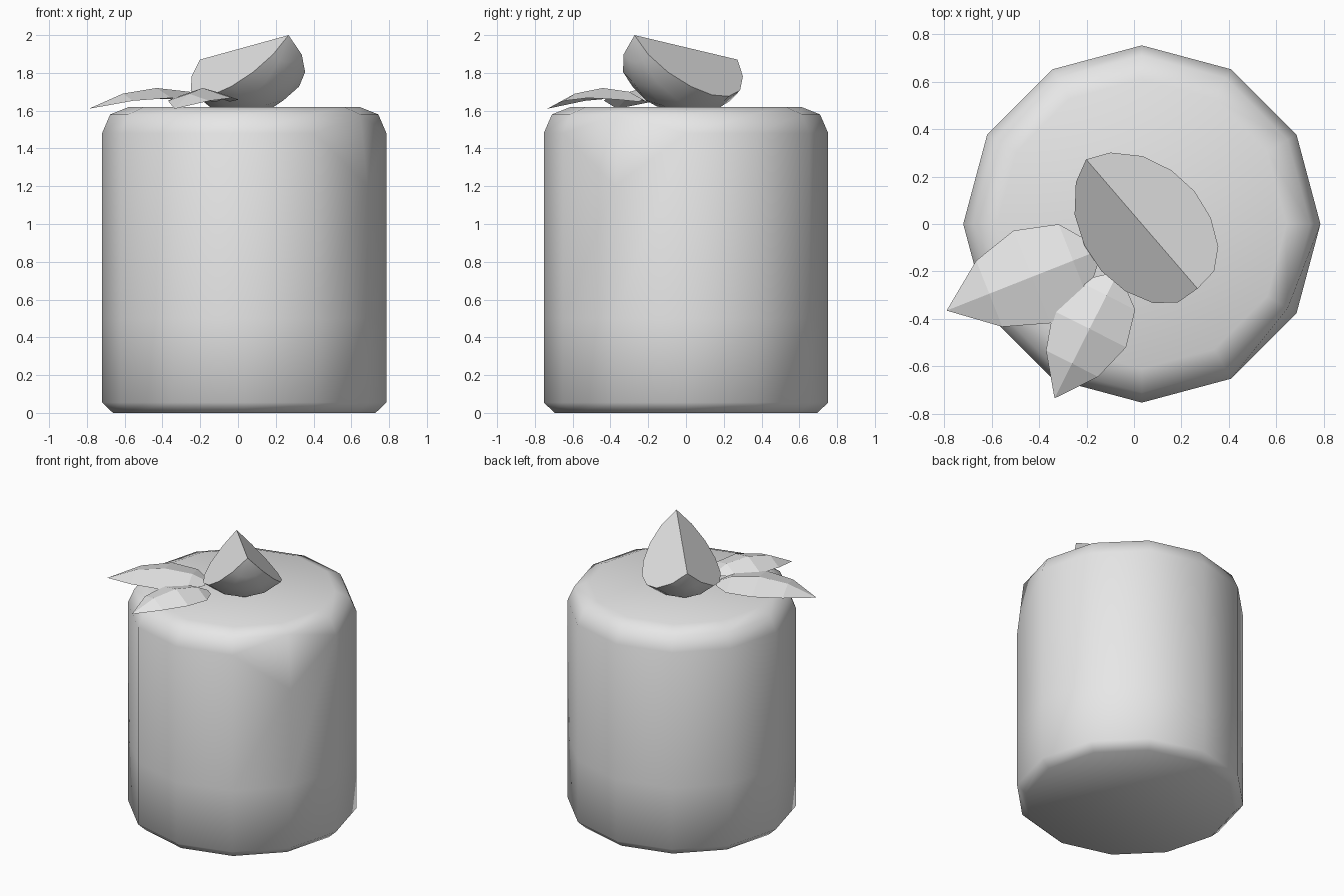
import bpy, bmesh, math
from mathutils import Vector

cube = bpy.data.objects.get("Cube")
if cube:
    bpy.data.objects.remove(cube, do_unlink=True)

grey = bpy.data.materials.new("light_grey")
grey.use_nodes = True
colour = (0.8, 0.8, 0.8, 1)
grey.diffuse_color = colour
grey.node_tree.nodes["Principled BSDF"].inputs["Base Color"].default_value = colour


def finish(name, bm, smooth_angle=None, closed=True):
    if closed:
        bmesh.ops.recalc_face_normals(bm, faces=bm.faces)
    mesh = bpy.data.meshes.new(name)
    bm.to_mesh(mesh)
    bm.free()
    mesh.materials.append(grey)
    obj = bpy.data.objects.new(name, mesh)
    bpy.context.collection.objects.link(obj)
    bpy.ops.object.select_all(action='DESELECT')
    obj.select_set(True)
    bpy.context.view_layer.objects.active = obj
    if smooth_angle:
        bpy.ops.object.shade_smooth_by_angle(angle=math.radians(smooth_angle))
    return obj


def bridge(bm, a, b, loop=False):
    n = len(a)
    for i in range(n if loop else n - 1):
        j = (i + 1) % n
        bm.faces.new((a[i], a[j], b[j], b[i]))


CX, SIDES = 0.033, 12

# Cake: twelve-sided turned profile, icing edge dips at one corner
bm = bmesh.new()
profile = [(0.695, 0), (0.753, 0.055), (0.753, 0.5), (0.753, 1.48), (0.71, 1.58), (0.61, 1.62)]
rings = []
for r, z in profile:
    ring = []
    for i in range(SIDES):
        a = i * math.tau / SIDES
        drip = 0.28 if z == 1.48 and i == SIDES - 1 else 0
        ring.append(bm.verts.new((CX + r * math.cos(a), r * math.sin(a), z - drip)))
    rings.append(ring)
for low, high in zip(rings, rings[1:]):
    bridge(bm, low, high, True)
bm.faces.new(rings[0])
bm.faces.new(rings[-1])
# Straight lower rim of the icing beside the dip
tip = rings[3][-1]
for side in (rings[3][-2], rings[3][0]):
    upper = [f for f in tip.link_faces if side in f.verts and f.calc_center_median().z > 1.35]
    for f in upper:
        top = rings[4][-1]
        bmesh.utils.face_split(f, side, top)
bm.normal_update()
finish("cake", bm, 50)

# Fruit wedge: quarter turn of skin around a tilted ridge, closed by two flat cuts
bm = bmesh.new()
along, across = Vector((0.652, -0.757, 0)), Vector((0.757, 0.652, 0))
stations = [(0.35, 0.10), (0.283, 0.18), (0.17, 0.235), (0.04, 0.256),
            (-0.09, 0.24), (-0.215, 0.187), (-0.315, 0.095)]


def ridge(s):
    return Vector((CX, 0, 1.935 + 0.18 * s)) + along * s


ends = [bm.verts.new(ridge(s)) for s in (0.36, -0.36)]
rows = []
for s, w in stations:
    row = []
    for k in range(5):
        a = math.radians(-45 + 22.5 * k)
        r = 1.43 * w
        row.append(bm.verts.new(ridge(s) + across * r * math.sin(a) - Vector((0, 0, r * math.cos(a)))))
    rows.append(row)
for a, b in zip(rows, rows[1:]):
    bridge(bm, a, b)
for end, row in ((ends[0], rows[0]), (ends[1], rows[-1])):
    for i in range(4):
        bm.faces.new((end, row[i], row[i + 1]))
for k in (0, 4):
    bm.faces.new([ends[0]] + [row[k] for row in rows] + [ends[1]])
finish("fruit_wedge", bm, 40)


# Leaves: thin folded sheets with a raised midrib
def leaf(name, base, tip, scale):
    bm = bmesh.new()
    base, tip = Vector((*base, 0)), Vector((*tip, 0))
    side = (tip - base).normalized().cross(Vector((0, 0, 1)))
    rows = []
    for t, w, z in [(0, 0.05, 1.66), (0.14, 0.165, 1.70), (0.42, 0.21, 1.72), (0.71, 0.15, 1.69)]:
        mid = base.lerp(tip, t) + Vector((0, 0, z))
        rows.append([bm.verts.new(mid + side * w * scale * k - Vector((0, 0, 0.25 * w * abs(k))))
                     for k in (-1, 0, 1)])
    for a, b in zip(rows, rows[1:]):
        bridge(bm, a, b)
    point = bm.verts.new(tip + Vector((0, 0, 1.61)))
    for i in range(2):
        bm.faces.new((rows[-1][i], rows[-1][i + 1], point))
    bmesh.ops.recalc_face_normals(bm, faces=bm.faces)
    bm.normal_update()
    if sum(f.normal.z for f in bm.faces) < 0:
        bmesh.ops.reverse_faces(bm, faces=bm.faces)
    finish(name, bm, 10, closed=False)


leaf("side_leaf", (-0.17, -0.12), (-0.79, -0.365), 1.0)
leaf("front_leaf", (-0.08, -0.23), (-0.335, -0.735), 0.82)
